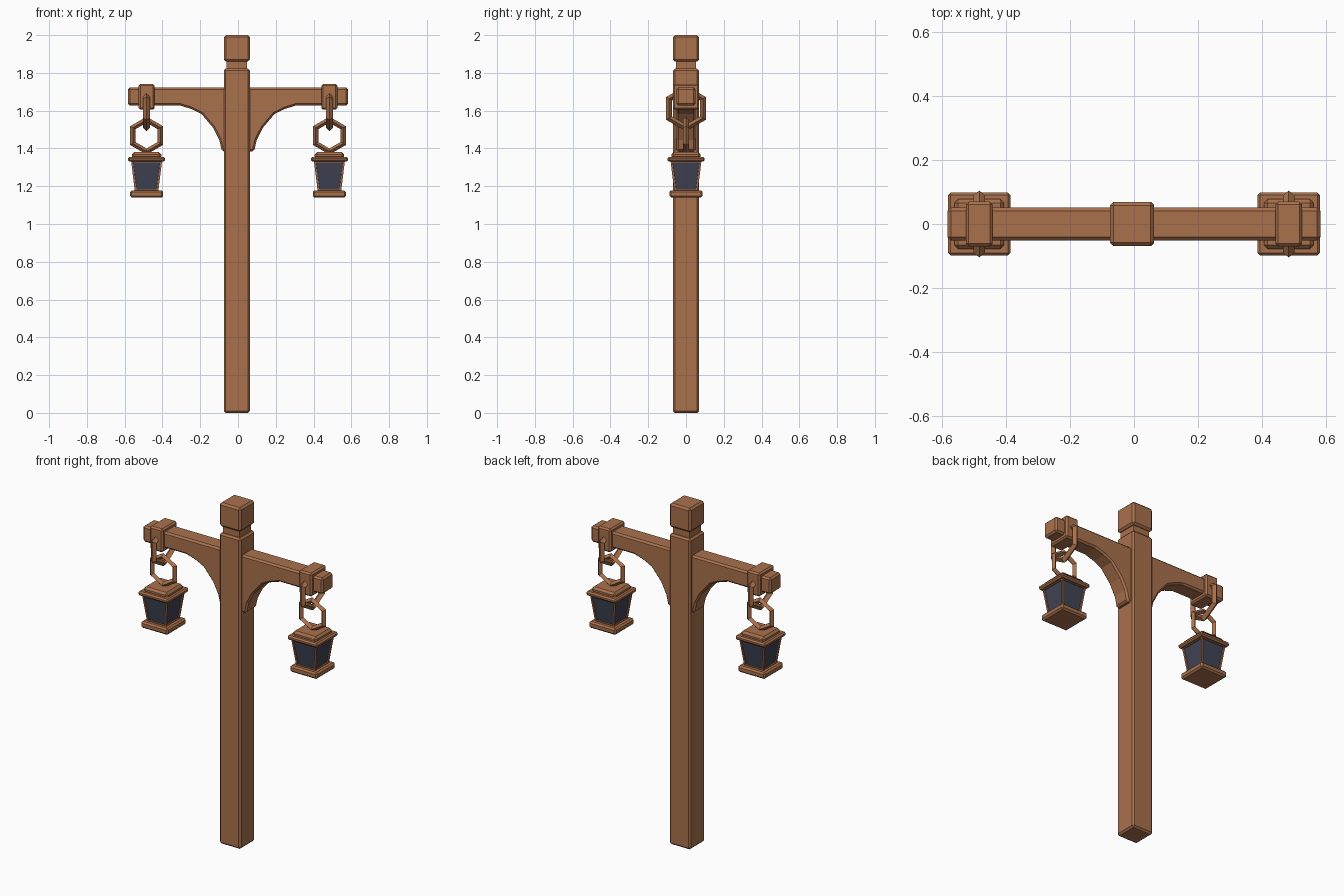
import bpy, bmesh, math

if "Cube" in bpy.data.objects:
    bpy.data.objects.remove(bpy.data.objects["Cube"])


def material(name, colour):
    m = bpy.data.materials.new(name)
    m.diffuse_color = (*colour, 1)
    m.use_nodes = True
    m.node_tree.nodes["Principled BSDF"].inputs["Base Color"].default_value = m.diffuse_color
    return m


WOOD = material("warm brown", (0.40, 0.165, 0.073))
GLASS = material("dark slate glass", (0.052, 0.058, 0.088))


def finish(name, bm, bevel=0.0, mats=(WOOD,)):
    bmesh.ops.recalc_face_normals(bm, faces=bm.faces)
    me = bpy.data.meshes.new(name)
    bm.to_mesh(me)
    bm.free()
    for m in mats:
        me.materials.append(m)
    ob = bpy.data.objects.new(name, me)
    bpy.context.collection.objects.link(ob)
    if bevel:
        mod = ob.modifiers.new("chamfer", 'BEVEL')
        mod.width = bevel
        mod.segments = 1
        mod.limit_method = 'ANGLE'
        mod.angle_limit = math.radians(40)
    return ob


def frustum(x, hx0, hx1, hy0, hy1, z0, z1):
    """Box centred on x whose half sizes may differ at bottom and top."""
    bm = bmesh.new()
    bmesh.ops.create_cube(bm, size=2)
    for v in bm.verts:
        top = v.co.z > 0
        v.co = (x + v.co.x * (hx1 if top else hx0),
                v.co.y * (hy1 if top else hy0), z1 if top else z0)
    return bm


def box(name, x, hx, hy, z0, z1, bevel):
    return finish(name, frustum(x, hx, hx, hy, hy, z0, z1), bevel)


def link(name, x, z, major, minor, turn):
    """Six-sided chain link with a diamond cross-section."""
    bpy.ops.mesh.primitive_torus_add(
        location=(x, 0, z), rotation=(0, math.pi / 2, turn), major_segments=6,
        minor_segments=4, major_radius=major, minor_radius=minor)
    ob = bpy.context.object
    ob.name = name
    ob.data.materials.append(WOOD)


# Post with a notched cap
PX = -0.006
box("post", PX, 0.069, 0.069, 0, 1.822, 0.01)
box("post_neck", PX, 0.054, 0.054, 1.80, 1.88, 0)
box("post_cap", PX, 0.069, 0.069, 1.86, 2.0, 0.011)

# Cross arm and its two curved brackets, one extruded profile
half = [(0.085, 1.384), (0.099, 1.445), (0.132, 1.51), (0.193, 1.582),
        (0.245, 1.608), (0.305, 1.627), (0.583, 1.627), (0.583, 1.722)]
outline = half + [(-x, z) for x, z in reversed(half)]
bm = bmesh.new()
face = bm.faces.new([bm.verts.new((x, -0.051, z)) for x, z in outline])
ext = bmesh.ops.extrude_face_region(bm, geom=[face])["geom"]
bmesh.ops.translate(bm, vec=(0, 0.102, 0),
                    verts=[g for g in ext if isinstance(g, bmesh.types.BMVert)])
finish("cross_arm", bm, 0.01)

for side, x in (("left", -0.484), ("right", 0.484)):
    # Collar and chain
    box(side + "_collar", x, 0.042, 0.07, 1.605, 1.742, 0.009)
    link(side + "_upper_link", x, 1.612, 0.103, 0.018, 0)
    link(side + "_lower_link", x, 1.468, 0.084, 0.016, math.pi / 2)
    # Lantern roof and base
    box(side + "_lantern_crown", x, 0.078, 0.078, 1.345, 1.38, 0.012)
    box(side + "_lantern_brim", x, 0.098, 0.098, 1.33, 1.356, 0.008)
    box(side + "_lantern_base", x, 0.088, 0.088, 1.14, 1.178, 0.009)
    # Tapered lantern body with inset panes
    bm = frustum(x, 0.062, 0.082, 0.062, 0.082, 1.172, 1.335)
    bmesh.ops.recalc_face_normals(bm, faces=bm.faces)
    panes = [f for f in bm.faces if abs(f.normal.z) < 0.5]
    bmesh.ops.inset_individual(bm, faces=panes, thickness=0.014, depth=0)
    bmesh.ops.inset_individual(bm, faces=panes, thickness=0.001, depth=-0.006)
    for f in panes:
        f.material_index = 1
    finish(side + "_lantern_body", bm, 0, (WOOD, GLASS))
